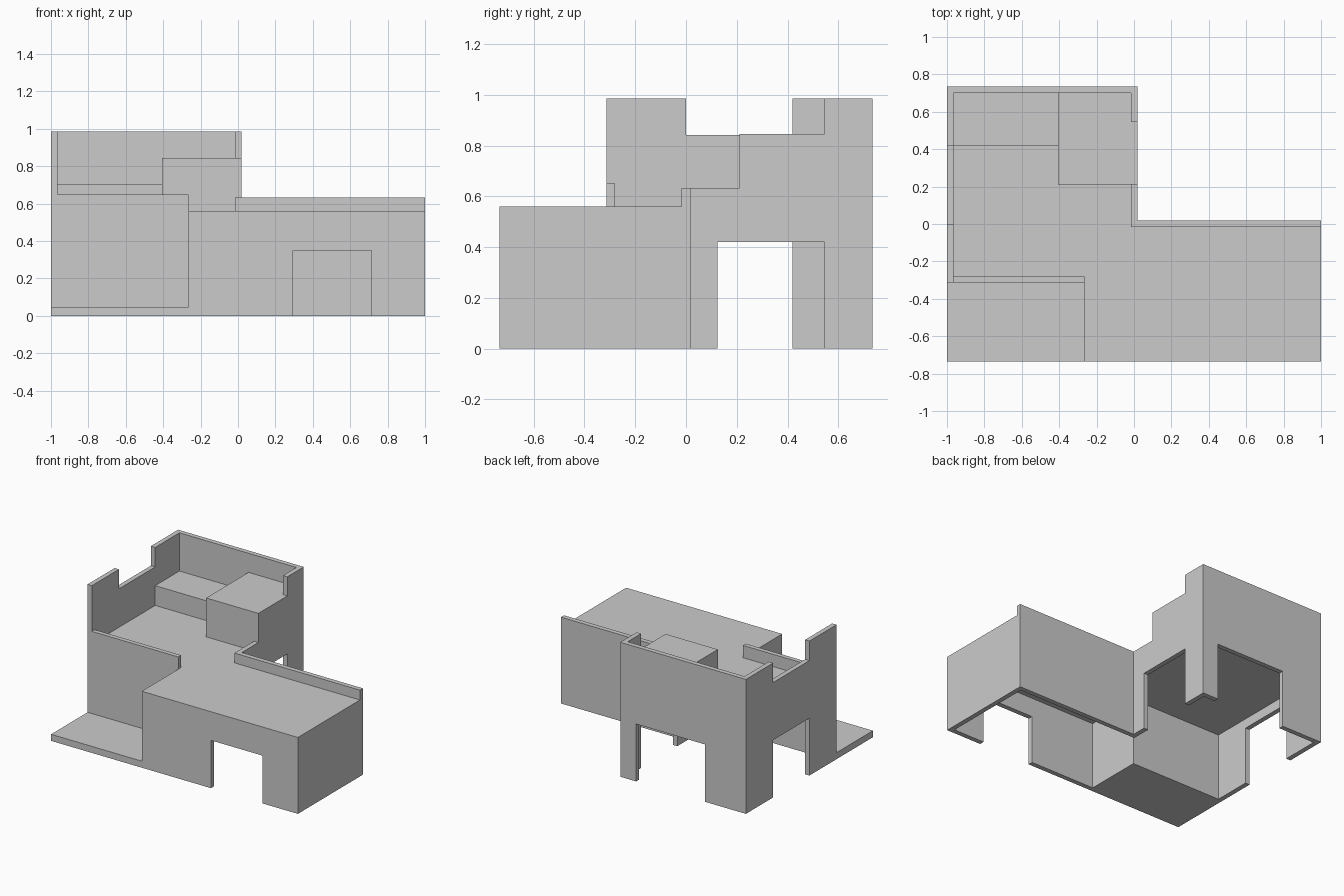
import bpy, bmesh
from mathutils import Vector

if "Cube" in bpy.data.objects:
    bpy.data.objects.remove(bpy.data.objects["Cube"])

T = 0.035  # wall thickness


def prism(name, axis, profile, start, end):
    """Extrude a (horizontal, z) profile along axis; 'z' takes an (x, y) profile."""
    place = {'x': lambda p, d: (d, p[0], p[1]),
             'y': lambda p, d: (p[0], d, p[1]),
             'z': lambda p, d: (p[0], p[1], d)}[axis]
    step = Vector(place((0, 0), end - start))
    bm = bmesh.new()
    face = bm.faces.new([bm.verts.new(place(p, start)) for p in profile])
    ext = bmesh.ops.extrude_face_region(bm, geom=[face], use_keep_orig=True)
    bmesh.ops.translate(bm, vec=step,
                        verts=[g for g in ext['geom'] if isinstance(g, bmesh.types.BMVert)])
    bmesh.ops.recalc_face_normals(bm, faces=bm.faces)
    mesh = bpy.data.meshes.new(name)
    bm.to_mesh(mesh)
    bm.free()
    obj = bpy.data.objects.new(name, mesh)
    bpy.context.collection.objects.link(obj)
    return obj


def box(name, x0, x1, y0, y1, z0, z1):
    return prism(name, 'z', [(x0, y0), (x1, y0), (x1, y1), (x0, y1)], z0, z1)


def door_wall(name, axis, u0, u1, d0, d1, door_h, top, start, end):
    """Wall with a doorway from d0 to d1; top is the skyline from u1 back to u0."""
    base = [(u0, 0), (d0, 0), (d0, door_h), (d1, door_h), (d1, 0), (u1, 0)]
    return prism(name, axis, base + top, start, end)


# Tall wing: doorways and stepped parapets
door_wall("left_wall", 'x', -0.313, 0.70, 0.0, 0.42, 0.42,
          [(0.70, 0.985), (0.42, 0.985), (0.42, 0.842), (0, 0.842), (0, 0.985), (-0.313, 0.985)],
          -1, -1 + T)
door_wall("back_wall", 'y', -1, 0.018, -0.67, -0.11, 0.42,
          [(0.018, 0.985), (-1, 0.985)], 0.70, 0.735)
door_wall("right_wall", 'x', 0.018, 0.70, 0.125, 0.545, 0.42,
          [(0.70, 0.985), (0.545, 0.985), (0.545, 0.845), (0.21, 0.845), (0.21, 0.632), (0.018, 0.632)],
          0.018 - T, 0.018)
box("porch_wall", -1 + T, -0.265, -0.313, -0.28, 0, 0.65)

# Low wing: front doorway, side and back walls
door_wall("front_wall", 'y', -0.265, 1, 0.295, 0.715, 0.35,
          [(1, 0.49), (-0.265, 0.49)], -0.735, -0.735 + T)
box("end_wall", 1 - T, 1, -0.735 + T, 0.018 - T, 0, 0.49)
box("porch_side_wall", -0.265, -0.265 + T, -0.735 + T, -0.28, 0, 0.49)
box("rear_wall", 0.018 - T, 1, 0.018 - T, 0.018, 0, 0.632)

# Roof terrace slab over both wings
prism("roof_slab", 'z', [(-0.265, -0.735), (1, -0.735), (1, -0.017), (-0.017, -0.017),
                         (-0.017, 0.70), (-0.965, 0.70), (-0.965, -0.28), (-0.265, -0.28)],
      0.49, 0.56)

# Raised roof volumes
box("roof_platform", -0.965, -0.405, 0.42, 0.70, 0.56, 0.705)
box("stair_housing", -0.405, -0.017, 0.21, 0.70, 0.56, 0.845)

# Porch floor
box("porch_floor", -1, -0.265, -0.735, -0.313, 0, 0.048)
